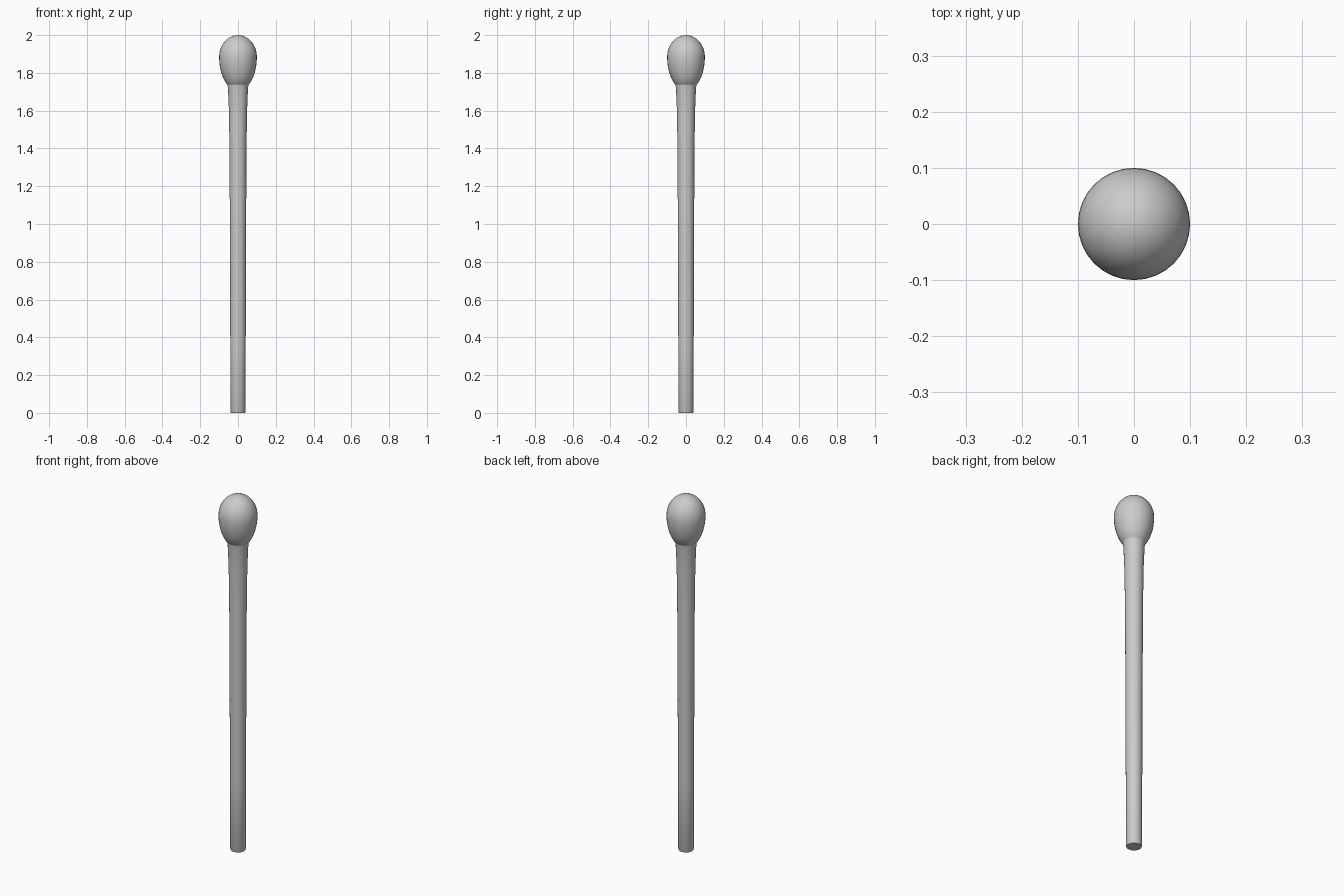
import bpy, bmesh
from math import sin, cos, pi, radians

if "Cube" in bpy.data.objects:
    bpy.data.objects.remove(bpy.data.objects["Cube"])


def lathe(name, profile, sides):
    """Revolve a list of (radius, z) points about the z axis."""
    bm = bmesh.new()
    verts = [bm.verts.new((r, 0, z)) for r, z in profile]
    edges = [bm.edges.new(pair) for pair in zip(verts, verts[1:])]
    bmesh.ops.spin(bm, geom=verts + edges, cent=(0, 0, 0), axis=(0, 0, 1),
                   angle=2 * pi, steps=sides, use_duplicate=False)
    bmesh.ops.remove_doubles(bm, verts=bm.verts, dist=1e-5)
    bmesh.ops.recalc_face_normals(bm, faces=bm.faces)
    mesh = bpy.data.meshes.new(name)
    bm.to_mesh(mesh)
    bm.free()
    obj = bpy.data.objects.new(name, mesh)
    bpy.context.collection.objects.link(obj)
    bpy.ops.object.select_all(action='DESELECT')
    obj.select_set(True)
    bpy.context.view_layer.objects.active = obj
    bpy.ops.object.shade_smooth_by_angle(angle=radians(40))
    return obj


# Slim stick, flaring slightly towards the head
lathe("match_stick", [(0, 0), (0.037, 0), (0.04, 0.006), (0.041, 0.4),
                      (0.043, 1.0), (0.045, 1.4), (0.048, 1.6),
                      (0.053, 1.72), (0.056, 1.74), (0, 1.76)], 32)

# Egg-shaped head: narrow neck, tapered lower half, domed upper half
neck = [(0, 1.72), (0.052, 1.72), (0.054, 1.735)]
lower = [(0.1 * cos(t), 1.885 - 0.18 * sin(t))
         for t in [0.9 - 0.15 * i for i in range(6)]]
upper = [(0.1 * cos(i * pi / 20), 1.885 + 0.115 * sin(i * pi / 20))
         for i in range(11)]
lathe("match_head", neck + lower + upper, 32)
